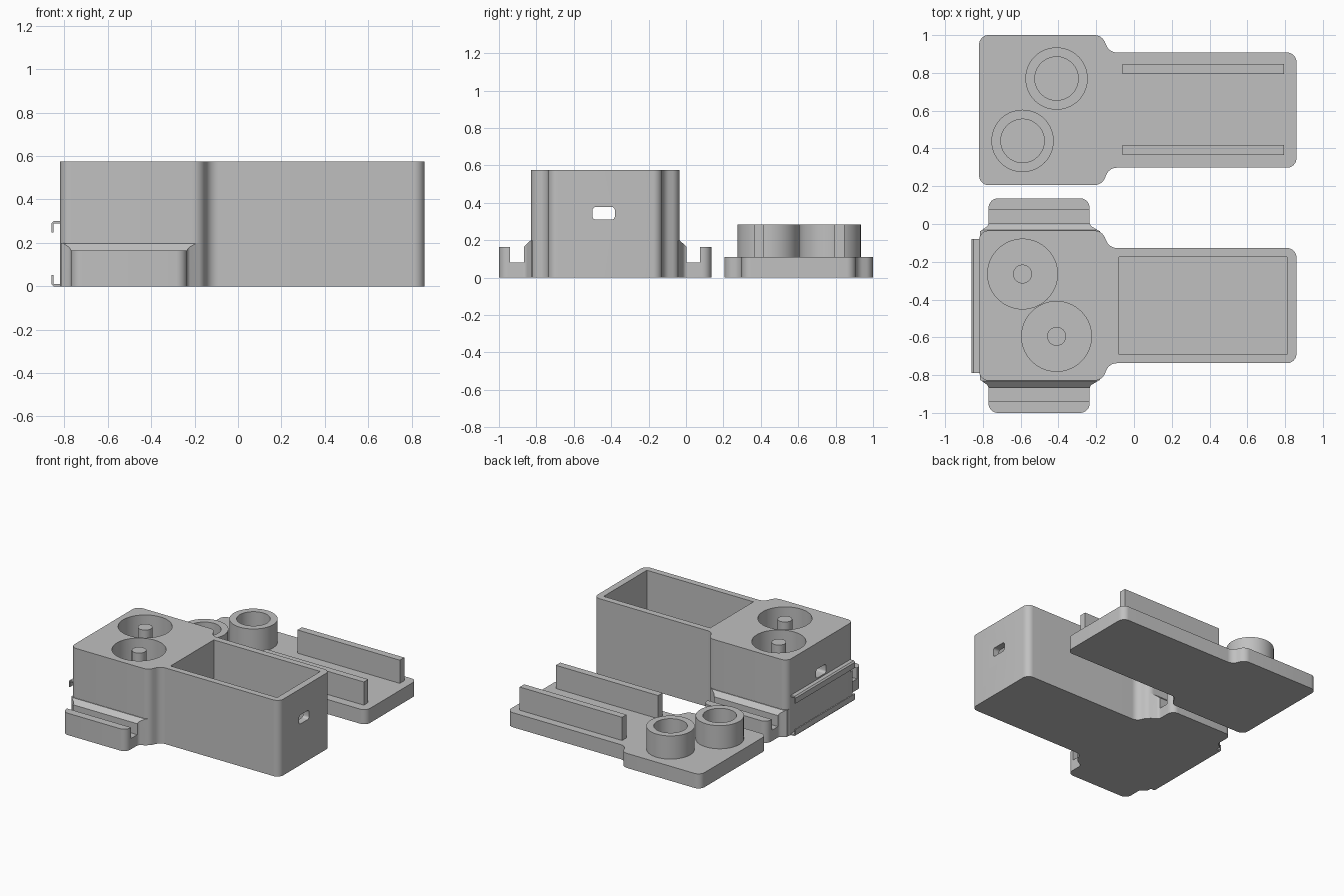
import bpy, bmesh, math
from mathutils import Vector

cube = bpy.data.objects.get("Cube")
if cube:
    bpy.data.objects.remove(cube, do_unlink=True)

grey = bpy.data.materials.new("plain grey")
grey.use_nodes = True
COLOR = (0.53, 0.53, 0.53, 1)
grey.diffuse_color = COLOR
grey.node_tree.nodes["Principled BSDF"].inputs["Base Color"].default_value = COLOR


def rounded(corners, steps=8):
    """Fillet (x, y, radius) corners of a polygon."""
    out = []
    for i, (x, y, r) in enumerate(corners):
        p = Vector((x, y))
        if r == 0:
            out.append(p)
            continue
        a = (Vector(corners[i - 1][:2]) - p).normalized()
        b = (Vector(corners[(i + 1) % len(corners)][:2]) - p).normalized()
        half = a.angle(b) / 2
        centre = p + (a + b).normalized() * r / math.sin(half)
        start = p + a * r / math.tan(half) - centre
        end = p + b * r / math.tan(half) - centre
        for k in range(steps + 1):
            t = k / steps
            arc = math.pi - 2 * half
            out.append(centre + (start * math.sin((1 - t) * arc) + end * math.sin(t * arc)) / math.sin(arc))
    return out


def prism(name, points, lo, hi, axis="z"):
    """Extrude an outline along z, or a (y, z) or (x, z) outline along x or y."""
    place = {"z": lambda p, d: (p[0], p[1], d),
             "x": lambda p, d: (d, p[0], p[1]),
             "y": lambda p, d: (p[0], d, p[1])}[axis]
    bm = bmesh.new()
    rings = [[bm.verts.new(place(p, d)) for p in points] for d in (lo, hi)]
    bm.faces.new(rings[0])
    bm.faces.new(rings[1])
    n = len(points)
    for i in range(n):
        j = (i + 1) % n
        bm.faces.new((rings[0][i], rings[0][j], rings[1][j], rings[1][i]))
    bmesh.ops.recalc_face_normals(bm, faces=bm.faces)
    mesh = bpy.data.meshes.new(name)
    bm.to_mesh(mesh)
    bm.free()
    mesh.materials.append(grey)
    obj = bpy.data.objects.new(name, mesh)
    bpy.context.collection.objects.link(obj)
    return obj


def box(name, x0, x1, y0, y1, z0, z1, r=0):
    return prism(name, rounded([(x0, y0, r), (x1, y0, r), (x1, y1, r), (x0, y1, r)]), z0, z1)


def disc(name, centre, r, z0, z1, sides=64):
    turn = 2 * math.pi / sides
    return prism(name, [(centre[0] + r * math.cos(i * turn), centre[1] + r * math.sin(i * turn))
                        for i in range(sides)], z0, z1)


def cut(target, cutter):
    cutter.hide_render = True
    mod = target.modifiers.new("cut", "BOOLEAN")
    mod.operation = "DIFFERENCE"
    mod.solver = "EXACT"
    mod.object = cutter
    bpy.context.view_layer.objects.active = target
    bpy.ops.object.modifier_apply(modifier=mod.name)
    bpy.data.objects.remove(cutter, do_unlink=True)


def case_outline(cy):
    wide, slim, r = 0.397, 0.305, 0.05
    lower = [(-0.82, -wide, r), (-0.17, -wide, 0.06), (-0.13, -slim, 0.06), (0.86, -slim, r)]
    upper = [(x, -y, rad) for x, y, rad in reversed(lower)]
    return rounded([(x, y + cy, rad) for x, y, rad in lower + upper])


# Case with a rectangular bay, two round wells and a lengthwise cable slot
BODY_Y, LID_Y, TOP = -0.432, 0.603, 0.575
body = prism("case_body", case_outline(BODY_Y), 0, TOP)
cut(body, box("bay_cutter", -0.08, 0.81, -0.69, -0.175, 0.05, 0.7))
wells = [(-0.59, -0.265), (-0.41, -0.595)]
for c in wells:
    cut(body, disc("well_cutter", c, 0.185, 0.11, 0.7))
r = 0.018
slot = rounded([(-0.5, 0.31, r), (-0.38, 0.31, r), (-0.38, 0.378, r), (-0.5, 0.378, r)], 4)
cut(body, prism("slot_cutter", slot, -1, 1, "x"))
for i, c in enumerate(wells):
    disc(f"well_pin_{i + 1}", c, 0.05, 0.1, 0.57, 32)

# Grooved side tabs with flared roots
for name, s in (("front_tab", -1), ("back_tab", 1)):
    plan = rounded([(-0.77, 0.568, 0.05), (-0.77, 0.425, 0.03), (-0.815, 0.393, 0), (-0.815, 0.36, 0),
                    (-0.18, 0.36, 0), (-0.18, 0.393, 0), (-0.235, 0.425, 0.03), (-0.235, 0.568, 0.05)])
    tab = prism(name, [(p[0], BODY_Y + s * p[1]) for p in plan], 0, 0.2)
    above = [(0.7, 0.165), (0.508, 0.165), (0.508, 0.082), (0.435, 0.082),
             (0.435, 0.165), (0.4, 0.198), (0.4, 0.4), (0.7, 0.4)]
    cut(tab, prism("groove_cutter", [(BODY_Y + s * y, z) for y, z in above], -1, 0, "x"))

# Thin hooked rails on the end wall
hook = [(-0.81, 0), (-0.85, 0), (-0.86, 0.01), (-0.86, 0.052),
        (-0.85, 0.052), (-0.85, 0.011), (-0.81, 0.011)]
prism("lower_end_rail", hook, -0.79, -0.08, "y")
prism("upper_end_rail", [(x, 0.3 - z) for x, z in hook], -0.79, -0.08, "y")

# Lid with two collars and two rails
LID_TOP, RIM = 0.11, 0.285
prism("lid_plate", case_outline(LID_Y), 0, LID_TOP)
for i, c in enumerate([(-0.41, 0.77), (-0.59, 0.44)]):
    collar = disc(f"lid_collar_{i + 1}", c, 0.165, LID_TOP - 0.01, RIM)
    cut(collar, disc("bore_cutter", c, 0.115, 0, 1))
for name, y in (("lid_rail_front", 0.365), ("lid_rail_back", 0.795)):
    box(name, -0.06, 0.795, y, y + 0.053, LID_TOP - 0.01, RIM)

# Smooth the rounded walls, keep edges sharp
bpy.ops.object.select_all(action="DESELECT")
for obj in bpy.context.collection.objects:
    if obj.type == "MESH" and obj.data.materials and obj.data.materials[0] == grey:
        obj.select_set(True)
        bpy.context.view_layer.objects.active = obj
bpy.ops.object.shade_smooth_by_angle(angle=math.radians(30))
